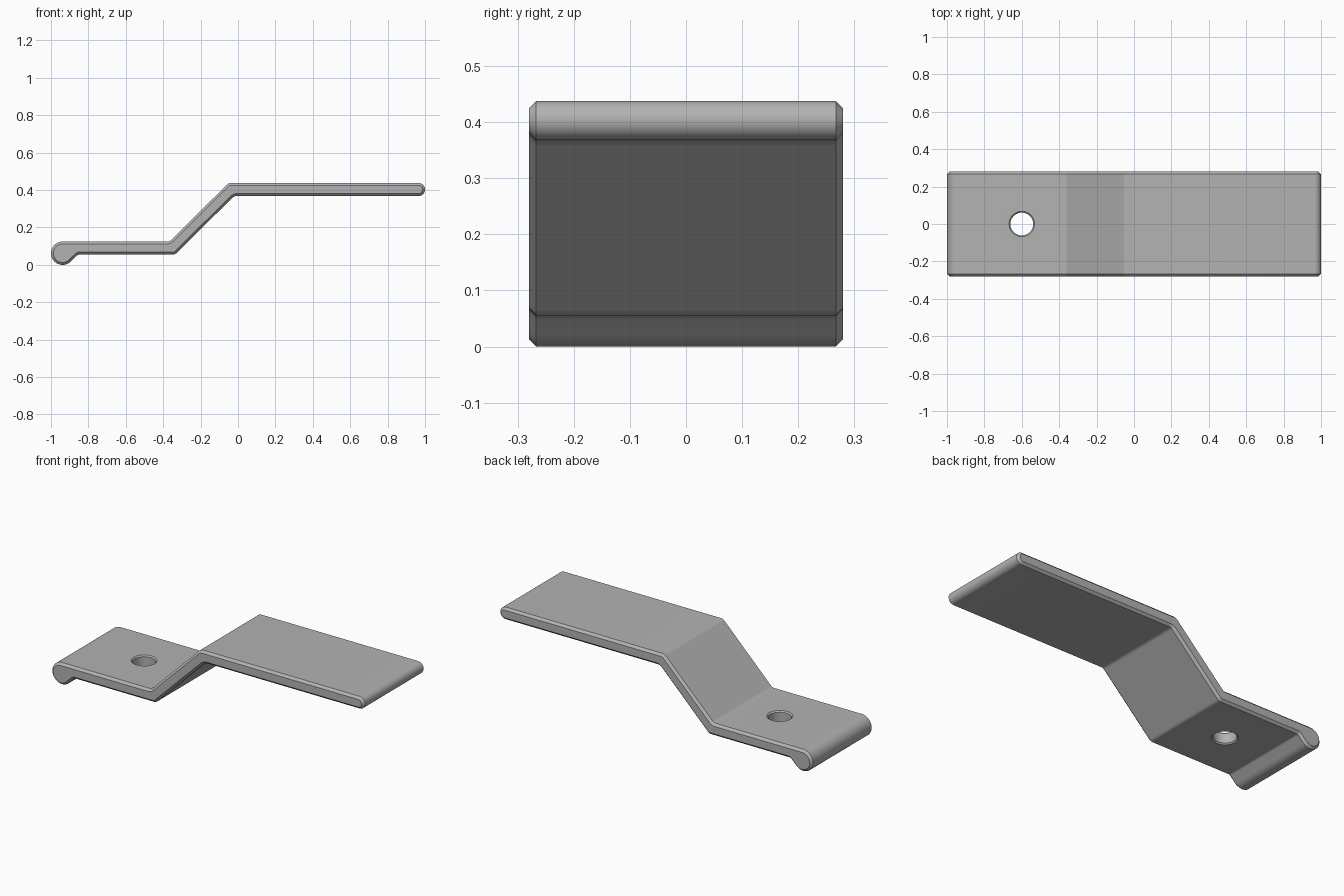
import bpy, bmesh, math
from mathutils import Vector

cube = bpy.data.objects.get("Cube")
if cube:
    bpy.data.objects.remove(cube)

HALF_WIDTH, CHAMFER = 0.28, 0.013
BEAD_R, TIP_R = 0.0625, 0.035

steel = bpy.data.materials.new("grey_metal")
steel.use_nodes = True
grey = (0.45, 0.45, 0.45, 1)
steel.diffuse_color = grey
steel.node_tree.nodes["Principled BSDF"].inputs["Base Color"].default_value = grey


def arc(x, z, r, start, end, steps):
    angles = [math.radians(start + (end - start) * i / steps) for i in range(steps + 1)]
    return [Vector((x + r * math.cos(a), z + r * math.sin(a))) for a in angles]


def bend(x, z, turn_in, turn_out, cut=0.014, steps=4):
    """Round a corner between two travel directions given in degrees."""
    corner = Vector((x, z))
    a, b = [Vector((math.cos(math.radians(t)), math.sin(math.radians(t))))
            for t in (turn_in, turn_out)]
    p, q = corner - a * cut, corner + b * cut
    return [p * (1 - t) ** 2 + corner * 2 * t * (1 - t) + q * t * t
            for t in [i / steps for i in range(steps + 1)]]


def inset(points, d):
    """Offset a counter-clockwise outline inwards with mitred corners."""
    result = []
    for i, p in enumerate(points):
        u = (p - points[i - 1]).normalized()
        v = (points[(i + 1) % len(points)] - p).normalized()
        n, m = Vector((-u.y, u.x)), Vector((-v.y, v.x))
        result.append(p + (n + m) * d / (1 + n.dot(m)))
    return result


def loft(name, rings):
    """Join equal rings of points into a closed solid."""
    bm = bmesh.new()
    loops = [[bm.verts.new(p) for p in ring] for ring in rings]
    for a, b in zip(loops, loops[1:]):
        for i in range(len(a)):
            bm.faces.new((a[i - 1], a[i], b[i], b[i - 1]))
    bm.faces.new(loops[0])
    bm.faces.new(loops[-1])
    bmesh.ops.recalc_face_normals(bm, faces=bm.faces)
    mesh = bpy.data.meshes.new(name)
    bm.to_mesh(mesh)
    bm.free()
    mesh.materials.append(steel)
    obj = bpy.data.objects.new(name, mesh)
    bpy.context.collection.objects.link(obj)
    return obj


# Side outline: beaded end, low shelf, 45 degree riser, high shelf, round tip
outline = arc(BEAD_R - 1, BEAD_R, BEAD_R, 90, 315, 30)
outline += bend(-0.856, 0.055, 45, 0, 0.008)
outline += bend(-0.336, 0.055, 0, 45)
outline += bend(-0.021, 0.368, 45, 0)
outline += arc(1 - TIP_R, 0.403, TIP_R, -90, 90, 20)
outline += bend(-0.05, 0.438, 180, 225)
outline += bend(-0.365, 0.125, 225, 180)

# Strap with chamfered long edges
inner = inset(outline, CHAMFER)
sections = [(inner, -HALF_WIDTH), (outline, CHAMFER - HALF_WIDTH),
            (outline, HALF_WIDTH - CHAMFER), (inner, HALF_WIDTH)]
strap = loft("bent_strap", [[(p.x, y, p.y) for p in pts] for pts, y in sections])

# Bolt hole with a chamfered rim on both faces
levels = [(0.08, 0.043), (0.061, 0.062), (0.061, 0.118), (0.08, 0.137)]
cutter = loft("hole_cutter", [[(p.x, p.y, z) for p in arc(-0.6, 0, r, 0, 352.5, 47)]
                              for r, z in levels])
cutter.hide_render = True
cut = strap.modifiers.new("bolt_hole", 'BOOLEAN')
cut.operation, cut.object, cut.solver = 'DIFFERENCE', cutter, 'EXACT'

bpy.ops.object.select_all(action='DESELECT')
strap.select_set(True)
bpy.context.view_layer.objects.active = strap
bpy.ops.object.modifier_apply(modifier=cut.name)
bpy.data.objects.remove(cutter)
bpy.ops.object.shade_smooth_by_angle(angle=math.radians(30))
